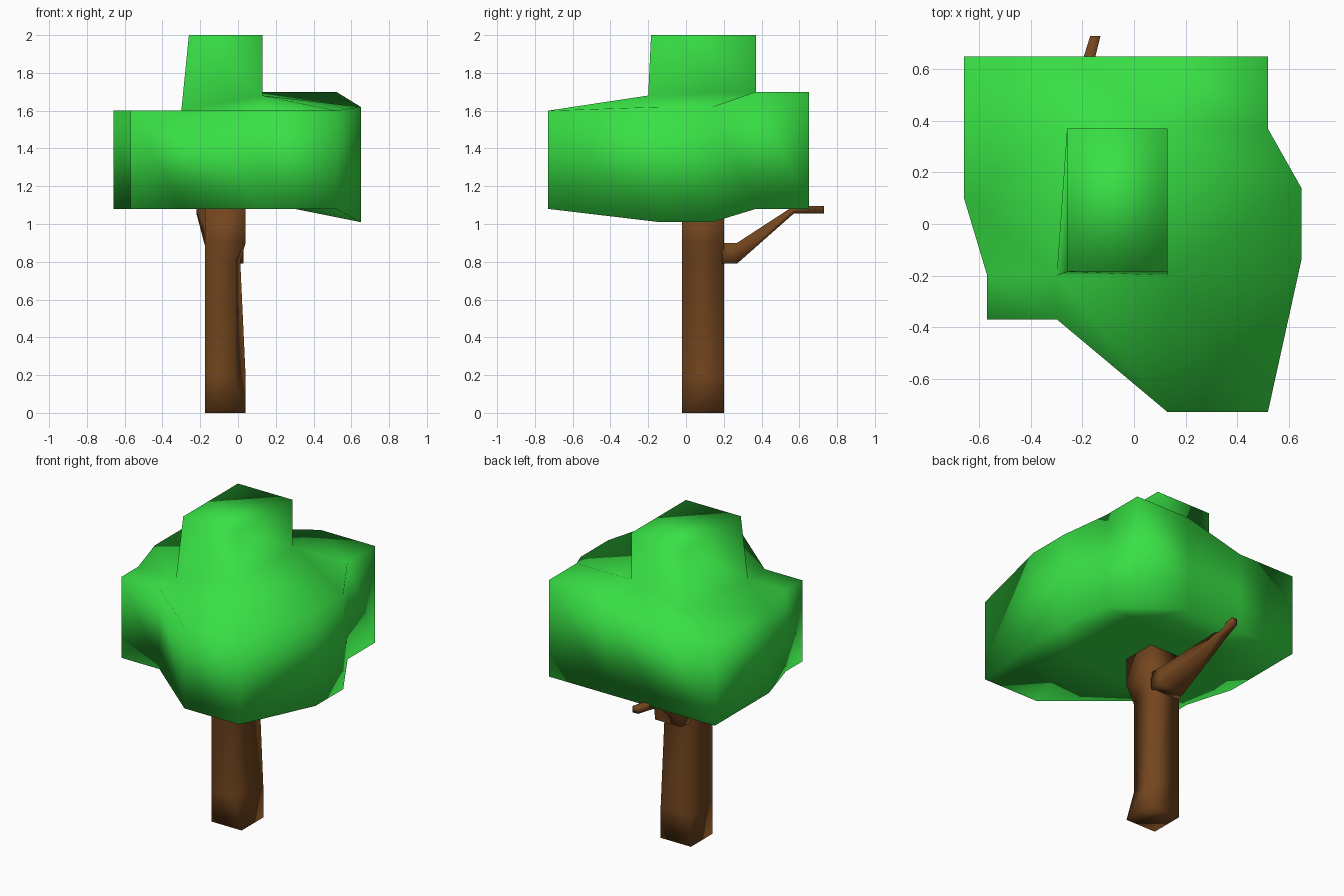
import bpy, bmesh

if "Cube" in bpy.data.objects:
    bpy.data.objects.remove(bpy.data.objects["Cube"])


def material(name, rgb):
    m = bpy.data.materials.new(name)
    m.diffuse_color = (*rgb, 1)
    m.use_nodes = True
    m.node_tree.nodes["Principled BSDF"].inputs["Base Color"].default_value = m.diffuse_color
    return m


def make_object(name, bm, mat):
    bmesh.ops.recalc_face_normals(bm, faces=bm.faces)
    for f in bm.faces:
        f.smooth = True
    mesh = bpy.data.meshes.new(name)
    bm.to_mesh(mesh)
    bm.free()
    mesh.materials.append(mat)
    ob = bpy.data.objects.new(name, mesh)
    bpy.context.collection.objects.link(ob)
    return ob


def loft(bm, rings):
    """Skin closed rings of equal length and cap both ends."""
    loops = [[bm.verts.new(p) for p in r] for r in rings]
    n = len(loops[0])
    for a, b in zip(loops, loops[1:]):
        for i in range(n):
            j = (i + 1) % n
            bm.faces.new((a[i], a[j], b[j], b[i]))
    bm.faces.new(loops[0])
    bm.faces.new(loops[-1])


green = material("leaf_green", (0.04, 0.75, 0.06))
brown = material("bark_brown", (0.17, 0.06, 0.013))

# Canopy outline: x, y, bottom z, top z
LOW, TOP = 1.08, 1.60
outline = [
    (-.66, .65, LOW, TOP), (-.26, .65, LOW, TOP), (.13, .65, LOW, 1.70),
    (.52, .65, LOW, 1.70), (.52, .37, LOW, 1.70), (.65, .14, 1.01, 1.62),
    (.65, -.14, 1.01, 1.62), (.52, -.73, LOW, TOP), (.13, -.73, LOW, TOP),
    (-.30, -.37, LOW, TOP), (-.57, -.37, LOW, TOP), (-.57, -.20, LOW, TOP),
    (-.66, .10, LOW, TOP)]
# Faces joining the outline (0-12) to an inner ring of four (13-16)
cap = [(0, 1, 13), (1, 2, 14, 13), (2, 3, 4, 14), (4, 5, 14), (5, 6, 15, 14),
       (6, 7, 15), (7, 8, 15), (8, 9, 16, 15), (9, 10, 11, 16), (11, 12, 16),
       (12, 0, 13, 16)]

bm = bmesh.new()
lower = [bm.verts.new((x, y, lo)) for x, y, lo, hi in outline]
upper = [bm.verts.new((x, y, hi)) for x, y, lo, hi in outline]
for i in range(len(outline)):
    j = (i + 1) % len(outline)
    bm.faces.new((lower[i], lower[j], upper[j], upper[i]))

# Crown block base, crown top and underside ring
base = [bm.verts.new(p) for p in
        ((-.26, .37, 1.60), (.13, .37, 1.70), (.13, -.20, 1.68), (-.30, -.20, 1.60))]
crown = [bm.verts.new((x, y, 2.0)) for x, y in
         ((-.26, .37), (.13, .37), (.13, -.185), (-.26, -.185))]
under = [bm.verts.new((x, y, LOW)) for x, y in
         ((-.26, .37), (.30, .37), (.30, -.20), (-.30, -.20))]
for i in range(4):
    j = (i + 1) % 4
    bm.faces.new((base[i], base[j], crown[j], crown[i]))
bm.faces.new(crown)
bm.faces.new(under)
for ring in (upper + base, lower + under):
    for f in cap:
        bm.faces.new([ring[k] for k in f])
make_object("canopy", bm, green)

# Trunk: square column, pinched on its right side (z, front right x, back right x)
bm = bmesh.new()
loft(bm, [[(-.175, -.02, z), (fr, -.02, z), (br, .20, z), (-.175, .20, z)]
          for z, fr, br in ((0, .04, .04), (.2, -.015, .04), (.8, -.015, .012),
                            (.9, .04, .04), (1.10, .04, .04))])
make_object("trunk", bm, brown)

# Branch: y, left x, right x, bottom z, top z
bm = bmesh.new()
loft(bm, [[(l, y, lo), (r, y, lo), (r, y, hi), (l, y, hi)]
          for y, l, r, lo, hi in ((.19, -.17, .03, .79, .90), (.27, -.15, .03, .79, .90),
                                  (.57, -.22, -.17, 1.055, 1.095),
                                  (.73, -.17, -.13, 1.055, 1.095))])
make_object("branch", bm, brown)
